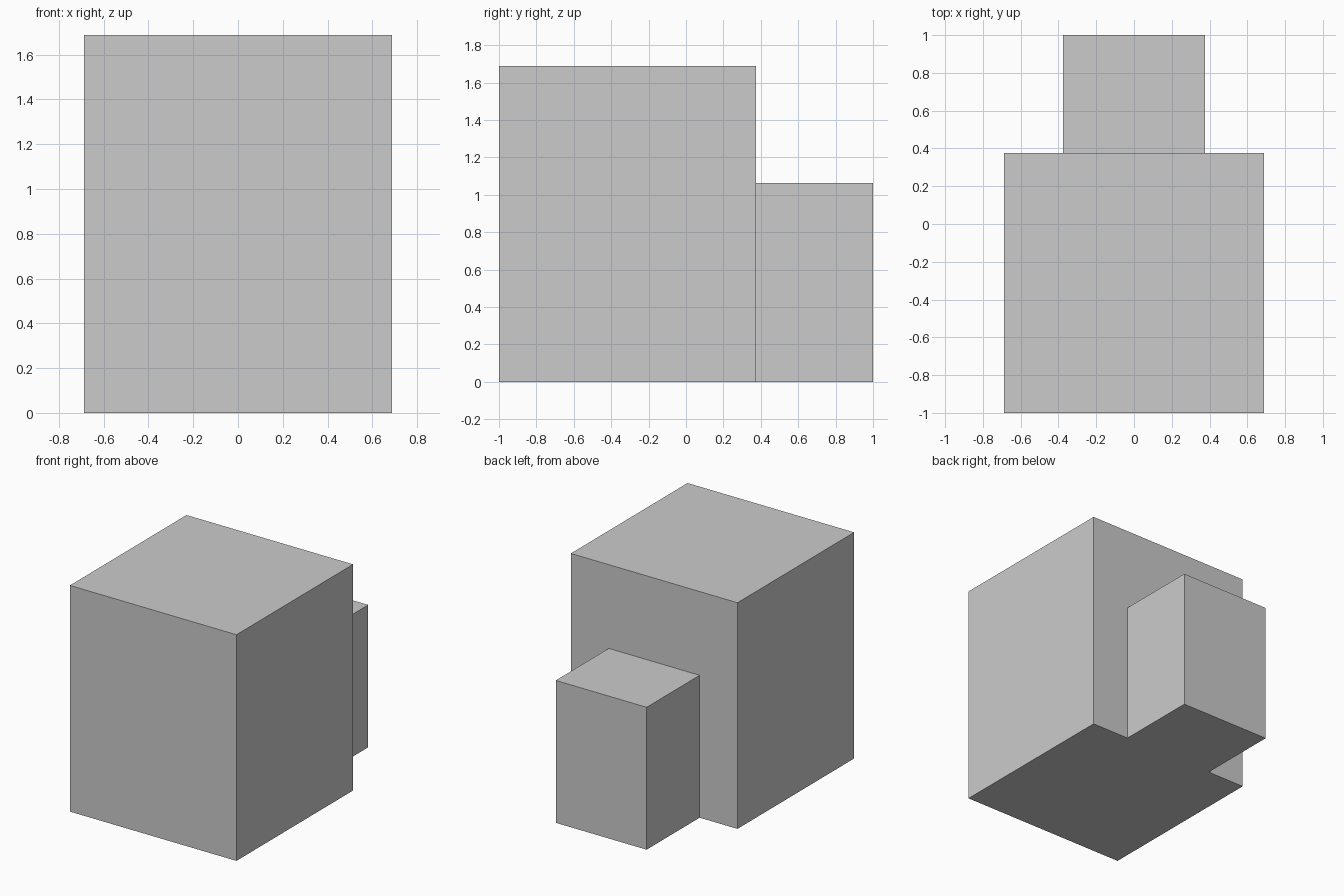
import bpy

if "Cube" in bpy.data.objects:
    bpy.data.objects.remove(bpy.data.objects["Cube"])


def box(name, x, y, z):
    """Box from (min, max) ranges on each axis."""
    ranges = (x, y, z)
    bpy.ops.mesh.primitive_cube_add(size=1, location=[(a + b) / 2 for a, b in ranges])
    obj = bpy.context.object
    obj.name = name
    obj.scale = [b - a for a, b in ranges]
    bpy.ops.object.transform_apply(location=True, rotation=False, scale=True)
    return obj


# Tall main block
body = box("main_block", (-0.6875, 0.6875), (-1, 0.375), (0, 1.6875))

# Lower rear block, overlapping the main block so the two fuse into one shell
rear = box("rear_block", (-0.375, 0.375), (0.1, 1), (0, 1.0625))

# Fuse the blocks
union = body.modifiers.new("fuse_rear_block", 'BOOLEAN')
union.operation = 'UNION'
union.solver = 'EXACT'
union.object = rear
bpy.context.view_layer.objects.active = body
bpy.ops.object.modifier_apply(modifier=union.name)
bpy.data.objects.remove(rear, do_unlink=True)
